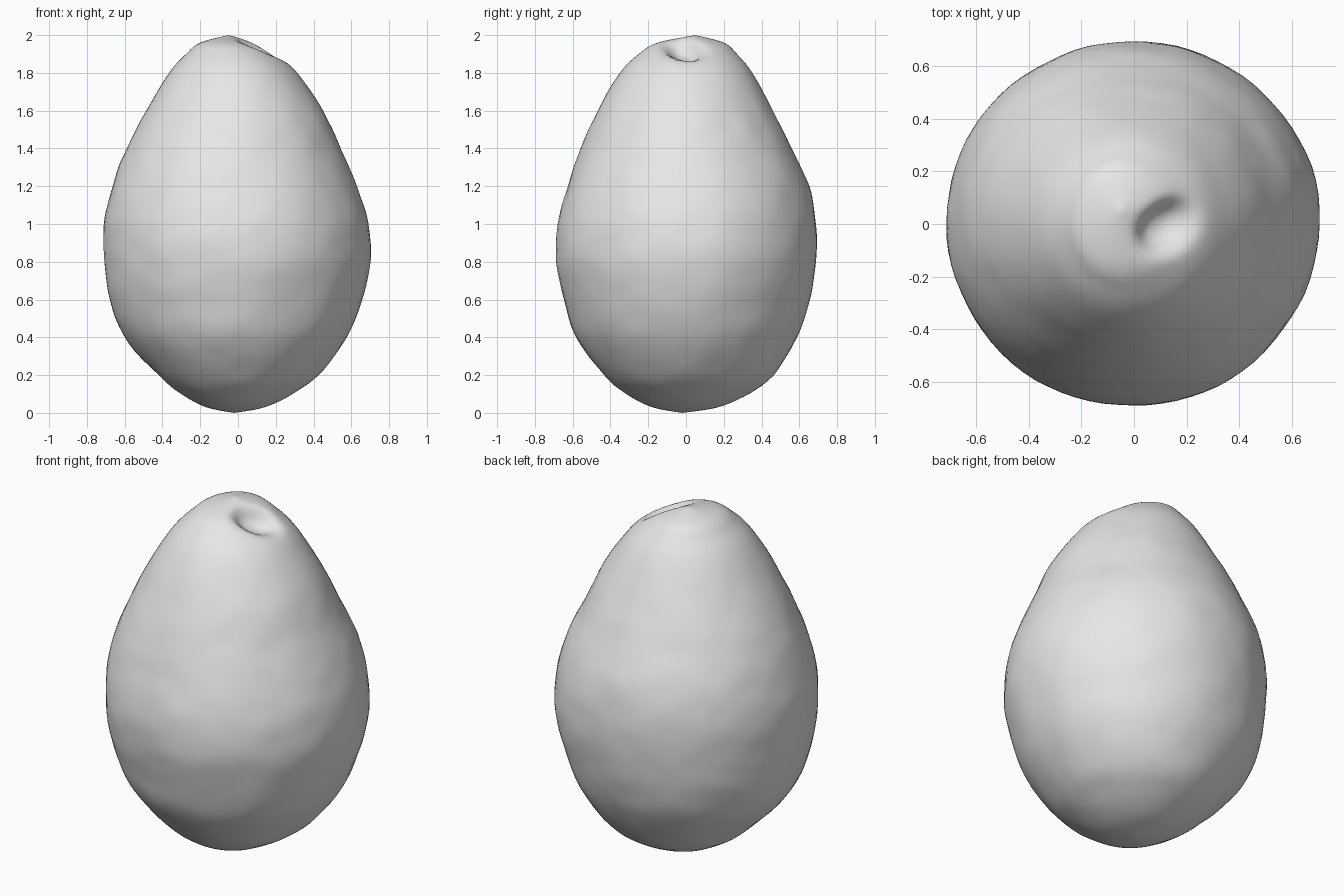
import bpy, bmesh, math
from mathutils import Vector, noise

cube = bpy.data.objects.get("Cube")
if cube:
    bpy.data.objects.remove(cube, do_unlink=True)

skin = bpy.data.materials.new("grey skin")
skin.use_nodes = True
grey = (0.8, 0.8, 0.8, 1)
skin.diffuse_color = grey
skin.node_tree.nodes["Principled BSDF"].inputs["Base Color"].default_value = grey

# Fruit outline: height, x min, x max, y min, y max
PROFILE = [
    (0.00, -0.02, -0.02, -0.02, -0.02),
    (0.03, -0.17, 0.14, -0.18, 0.17),
    (0.10, -0.30, 0.29, -0.32, 0.33),
    (0.20, -0.42, 0.43, -0.44, 0.46),
    (0.40, -0.60, 0.58, -0.58, 0.59),
    (0.60, -0.68, 0.66, -0.645, 0.655),
    (0.80, -0.705, 0.70, -0.685, 0.69),
    (1.00, -0.71, 0.69, -0.68, 0.69),
    (1.20, -0.67, 0.63, -0.63, 0.65),
    (1.40, -0.59, 0.54, -0.56, 0.56),
    (1.60, -0.49, 0.45, -0.47, 0.46),
    (1.80, -0.365, 0.315, -0.35, 0.35),
    (1.90, -0.275, 0.20, -0.25, 0.27),
    (1.96, -0.20, 0.09, -0.15, 0.20),
    (2.00, -0.05, -0.05, 0.05, 0.05),
]
SIDES, STEPS = 80, 6


def spline(i, t):
    """Catmull-Rom point on the outline between rows i and i + 1."""
    last = len(PROFILE) - 1
    a, b, c, d = (PROFILE[min(max(k, 0), last)] for k in (i - 1, i, i + 1, i + 2))
    return [q + 0.5 * t * (r - p + t * (2*p - 5*q + 4*r - s + t * (3*(q - r) + s - p)))
            for p, q, r, s in zip(a, b, c, d)]


# Loft the rings from the bottom pole to the top pole
bm = bmesh.new()
rings = []
for i in range(len(PROFILE) - 1):
    for k in range(STEPS):
        if i + k == 0:
            continue
        z, x0, x1, y0, y1 = spline(i, k / STEPS)
        ring = []
        for s in range(SIDES):
            a = math.tau * s / SIDES
            ring.append(bm.verts.new(((x0 + x1) / 2 + (x1 - x0) / 2 * math.cos(a),
                                      (y0 + y1) / 2 + (y1 - y0) / 2 * math.sin(a), z)))
        rings.append(ring)
for low, high in zip(rings, rings[1:]):
    for s in range(SIDES):
        n = (s + 1) % SIDES
        bm.faces.new((low[s], low[n], high[n], high[s]))
bottom = bm.verts.new((-0.02, -0.02, 0))
top = bm.verts.new((-0.05, 0.05, 2))
for s in range(SIDES):
    n = (s + 1) % SIDES
    bm.faces.new((bottom, rings[0][n], rings[0][s]))
    bm.faces.new((top, rings[-1][s], rings[-1][n]))
bm.normal_update()

# Lumpy skin, and the stem dimple pressed in on the left of the tip
stem = Vector((0.12, -0.01, 1.92))
axis = Vector((0.6, -0.1, 0.8)).normalized()
along = Vector((0.75, 0.6, -0.5))
along = (along - axis * along.dot(axis)).normalized()
across = axis.cross(along)
for v in bm.verts:
    p = v.co.copy()
    fade = min(1, p.z * 5, max(0, (1.9 - p.z) * 3))
    lump = noise.noise(p * 3) * 0.007 + noise.noise(p * 8) * 0.004
    v.co += v.normal * lump * fade
    d = p - stem
    if p.z > 1.5:
        r = math.hypot(d.dot(along) / 0.11, d.dot(across) / 0.08)
        v.co -= axis * 0.085 * math.exp(-r ** 3)

mesh = bpy.data.meshes.new("fruit")
bm.to_mesh(mesh)
bm.free()
mesh.materials.append(skin)
fruit = bpy.data.objects.new("fruit", mesh)
bpy.context.collection.objects.link(fruit)
for face in mesh.polygons:
    face.use_smooth = True
